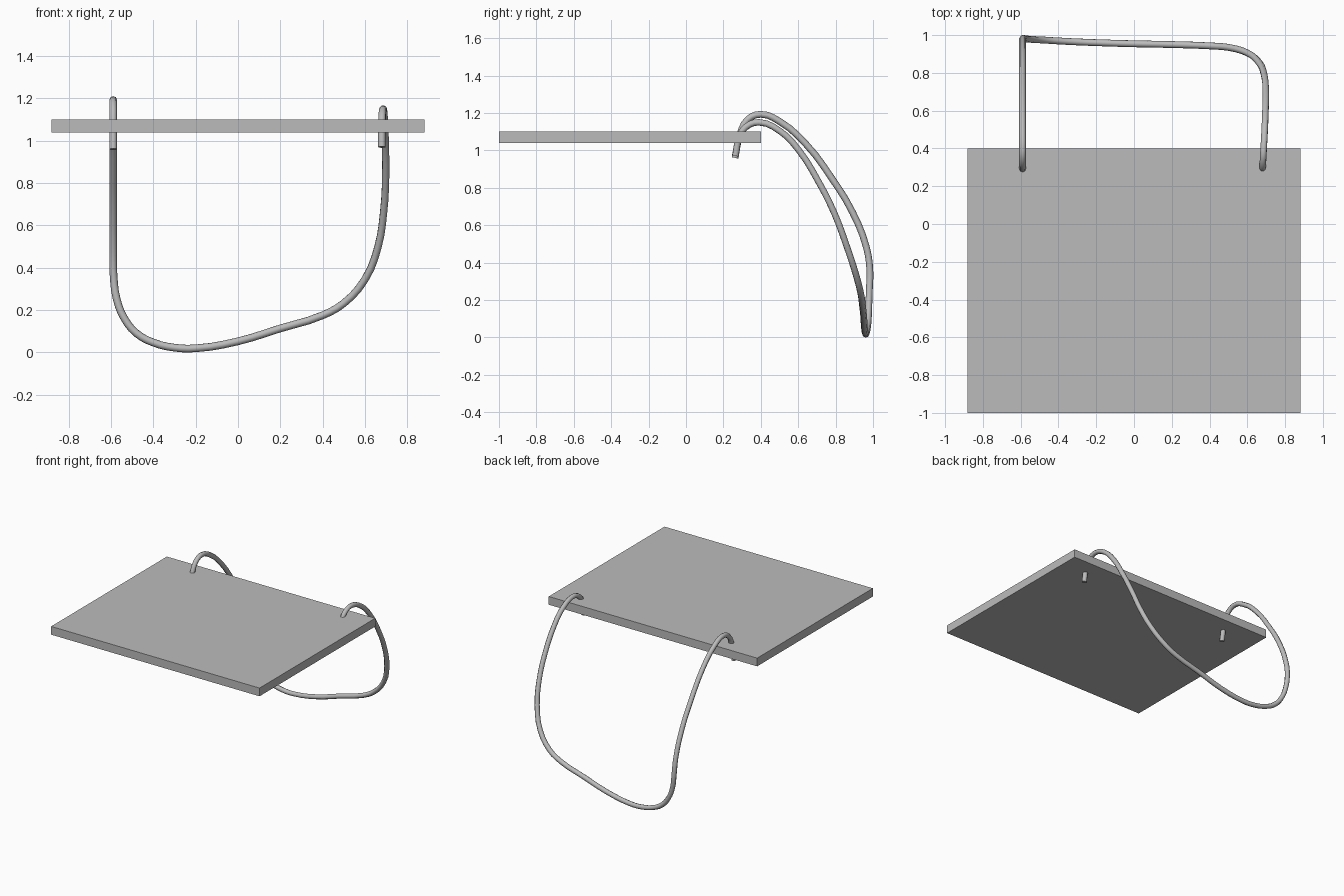
import bpy
from mathutils import Vector

cube = bpy.data.objects.get("Cube")
if cube:
    bpy.data.objects.remove(cube, do_unlink=True)

# Single plain grey
grey = bpy.data.materials.new("plain grey")
grey.use_nodes = True
color = (0.5, 0.5, 0.5, 1)
grey.diffuse_color = color
grey.node_tree.nodes["Principled BSDF"].inputs["Base Color"].default_value = color

# Flat rectangular board
bpy.ops.mesh.primitive_cube_add(size=1, location=(0, -0.3, 1.07))
board = bpy.context.object
board.name = "board"
board.scale = (1.765, 1.4, 0.063)
bpy.ops.object.transform_apply(location=False, rotation=False, scale=True)
board.data.materials.append(grey)

# Hanging cord: threaded through the board, looping up over the back edge
path = [
    (-0.59, 0.262, 0.96), (-0.59, 0.29, 1.09), (-0.59, 0.33, 1.165),
    (-0.59, 0.4, 1.193), (-0.59, 0.5, 1.155), (-0.59, 0.64, 1.035),
    (-0.59, 0.78, 0.85), (-0.59, 0.89, 0.67), (-0.59, 0.965, 0.48),
    (-0.588, 0.983, 0.36), (-0.573, 0.98, 0.25), (-0.537, 0.977, 0.16),
    (-0.48, 0.974, 0.09), (-0.4, 0.969, 0.046), (-0.3, 0.964, 0.022),
    (-0.2, 0.96, 0.019), (0, 0.954, 0.052), (0.2, 0.95, 0.113),
    (0.4, 0.943, 0.175), (0.5, 0.935, 0.232), (0.6, 0.906, 0.345),
    (0.662, 0.855, 0.5), (0.688, 0.795, 0.66), (0.698, 0.71, 0.83),
    (0.696, 0.6, 1.005), (0.692, 0.5, 1.105), (0.686, 0.39, 1.15),
    (0.682, 0.32, 1.125), (0.68, 0.285, 1.07), (0.68, 0.265, 0.97),
]
curve = bpy.data.curves.new("cord", "CURVE")
curve.dimensions = "3D"
curve.bevel_depth = 0.018
curve.bevel_resolution = 2
curve.resolution_u = 3
curve.use_fill_caps = True
spline = curve.splines.new("BEZIER")
spline.bezier_points.add(len(path) - 1)
for point, co in zip(spline.bezier_points, path):
    point.co = Vector(co)
    point.handle_left_type = point.handle_right_type = "AUTO"
cord = bpy.data.objects.new("cord", curve)
bpy.context.collection.objects.link(cord)
curve.materials.append(grey)

# Turn the cord into a mesh with smooth sides and crisp ends
bpy.ops.object.select_all(action="DESELECT")
cord.select_set(True)
bpy.context.view_layer.objects.active = cord
bpy.ops.object.convert(target="MESH")
bpy.ops.object.shade_smooth_by_angle(angle=0.9)
